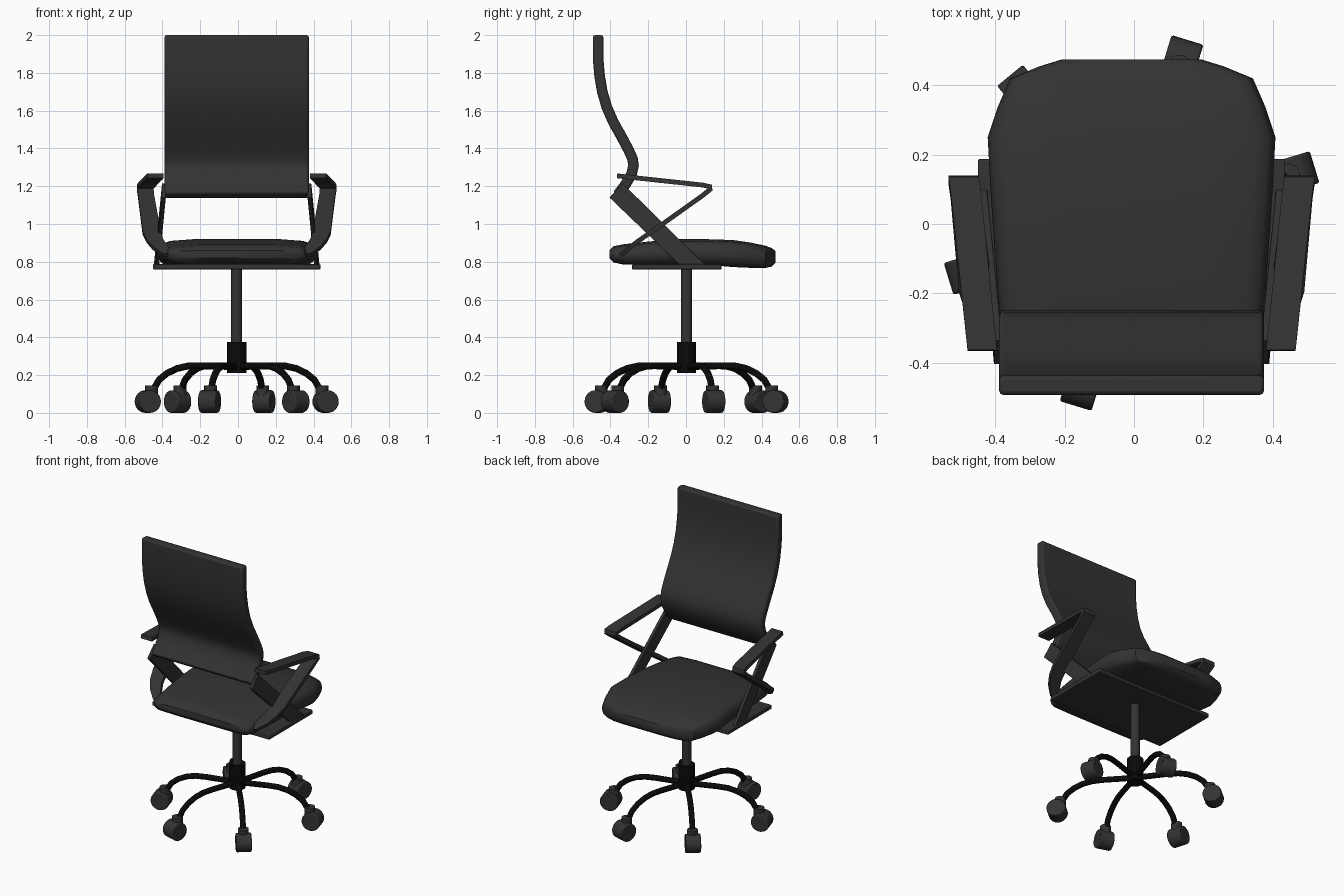
import bpy, bmesh, math
from mathutils import Vector

if "Cube" in bpy.data.objects:
    bpy.data.objects.remove(bpy.data.objects["Cube"])

CX, CY = -0.007, 0.003   # chair axis


def material(name, v):
    m = bpy.data.materials.new(name)
    m.diffuse_color = (v, v, v, 1)
    m.use_nodes = True
    m.node_tree.nodes["Principled BSDF"].inputs["Base Color"].default_value = m.diffuse_color
    return m


GREY = material("charcoal", 0.033)
BLACK = material("black", 0.003)


def loft(name, rings, mat, bevel=0, angle=35):
    """Skin closed rings of equal length and cap both ends."""
    bm = bmesh.new()
    vr = [[bm.verts.new(p) for p in r] for r in rings]
    n = len(rings[0])
    for a, b in zip(vr, vr[1:]):
        for i in range(n):
            j = (i + 1) % n
            bm.faces.new((a[i], a[j], b[j], b[i]))
    bm.faces.new(vr[0])
    bm.faces.new(vr[-1])
    bmesh.ops.recalc_face_normals(bm, faces=bm.faces)
    me = bpy.data.meshes.new(name)
    bm.to_mesh(me)
    bm.free()
    me.materials.append(mat)
    ob = bpy.data.objects.new(name, me)
    bpy.context.collection.objects.link(ob)
    if bevel:
        mod = ob.modifiers.new("bevel", 'BEVEL')
        mod.width, mod.segments = bevel, 2
        mod.limit_method, mod.angle_limit = 'ANGLE', math.radians(50)
    bpy.ops.object.select_all(action='DESELECT')
    bpy.context.view_layer.objects.active = ob
    ob.select_set(True)
    bpy.ops.object.shade_smooth_by_angle(angle=math.radians(angle))
    return ob


def circle(c, u, v, r, n):
    return [c + r * (math.cos(2 * math.pi * k / n) * u + math.sin(2 * math.pi * k / n) * v)
            for k in range(n)]


def rod(name, a, b, r, mat, n=24, bevel=0):
    a, b = Vector(a), Vector(b)
    d = (b - a).normalized()
    u = d.orthogonal().normalized()
    return loft(name, [circle(p, u, d.cross(u), r, n) for p in (a, b)], mat, bevel)


def normals(path):
    """Normals of a path in the y-z plane, mitred at the corners."""
    out = []
    for i, p in enumerate(path):
        d0 = (p - path[max(i - 1, 0)]).normalized()
        d1 = (path[min(i + 1, len(path) - 1)] - p).normalized()
        t = (d0 + d1).normalized()
        c = max(t.dot(d0 if i else d1), 0.5)
        out.append(Vector((-t.y, t.x)) / c)
    return out


def strap(name, pts, thick, mat, bevel=0):
    """Flat band: pts are (y, z, x1, x2)."""
    path = [Vector(p[:2]) for p in pts]
    rings = []
    for (y, z, x1, x2), n in zip(pts, normals(path)):
        o = n * thick / 2
        rings.append([(x1, y + o.x, z + o.y), (x2, y + o.x, z + o.y),
                      (x2, y - o.x, z - o.y), (x1, y - o.x, z - o.y)])
    return loft(name, rings, mat, bevel)


# Backrest: curved panel
back = [(-.465, 2.0), (-.465, 1.87), (-.457, 1.78), (-.443, 1.70), (-.42, 1.62), (-.385, 1.54),
        (-.34, 1.46), (-.303, 1.39), (-.283, 1.345), (-.278, 1.31), (-.288, 1.265),
        (-.32, 1.21), (-.365, 1.15)]
strap("backrest", [(y, z, CX - .382, CX + .382) for y, z in back], .056, GREY, .012)

# Seat cushion: sections along y as (y, half width, bottom, top)
sections = [(-.405, .335, .82, .86), (-.385, .362, .797, .882), (-.33, .374, .785, .893),
            (-.2, .386, .785, .907), (-.05, .397, .785, .92), (.1, .407, .785, .92),
            (.25, .415, .772, .915), (.34, .385, .768, .902), (.42, .35, .767, .885),
            (.455, .265, .775, .872), (.475, .2, .795, .855)]
shape = [(1, .45), (.985, .68), (.95, .84), (.86, .93), (.55, 1)]
low = [(.55, 0), (.9, .03), (.975, .2)]
half = low + shape
rings = []
for y, w, b, t in sections:
    loop = half + [(-x, h) for x, h in reversed(half)]
    rings.append([(CX + x * w, y, b + h * (t - b)) for x, h in loop])
loft("seat", rings, GREY, angle=40)

# Plate under the seat
loft("seat_plate", [[(CX + sx * .443, y, z) for sx, y in
                     ((-1, -.285), (1, -.285), (1, .187), (-1, .187))] for z in (.76, .787)],
     GREY, .004)

# Side struts and armrest loops, both sides
arm = [(-.365, 1.255, .388, .473), (.09, 1.206, .434, .522), (.125, 1.198, .44, .528),
       (.127, 1.182, .44, .528), (.08, 1.145, .437, .522), (-.19, .953, .402, .498),
       (-.25, .912, .39, .478), (-.30, .873, .365, .445), (-.345, .835, .335, .39)]
for s, side in ((-1, "left"), (1, "right")):
    strap("armrest_" + side, [(y, z, CX + s * a, CX + s * b) for y, z, a, b in arm], .025, GREY, .003)
    quad = [(-.405, 1.14, .383), (-.335, 1.215, .381), (.105, .78, .425), (-.03, .78, .418)]
    loft("back_strut_" + side, [[(CX + s * (x + o), y, z) for y, z, x in quad] for o in (-.008, .014)],
         GREY, .002)

# Column and hub
rod("column", (CX, CY, .3), (CX, CY, .77), .029, GREY)
rod("hub", (CX, CY, .21), (CX, CY, .375), .051, BLACK)

# Six curved legs with casters
leg = [(.02, .245), (.2, .25), (.27, .248), (.33, .235), (.385, .21), (.43, .175), (.46, .125)]
for i, deg in enumerate((17, 73, 129.5, 197, 253, 309.5)):
    a = math.radians(deg)
    out, tan = Vector((math.cos(a), math.sin(a), 0)), Vector((-math.sin(a), math.cos(a), 0))
    up, c = Vector((0, 0, 1)), Vector((CX, CY, 0))
    path = [Vector(p) for p in leg]
    loft(f"leg_{i}", [circle(c + out * p.x + up * p.y, tan, out * n.x + up * n.y, .018, 12)
                      for p, n in zip(path, normals(path))], BLACK)
    w = c + out * .492 + up * .06
    rod(f"caster_wheel_{i}", w - tan * .048, w + tan * .048, .06, GREY, 24, .006)
    p = c + out * .472
    rod(f"caster_stem_{i}", p + up * .09, p + up * .145, .034, GREY, 16)
